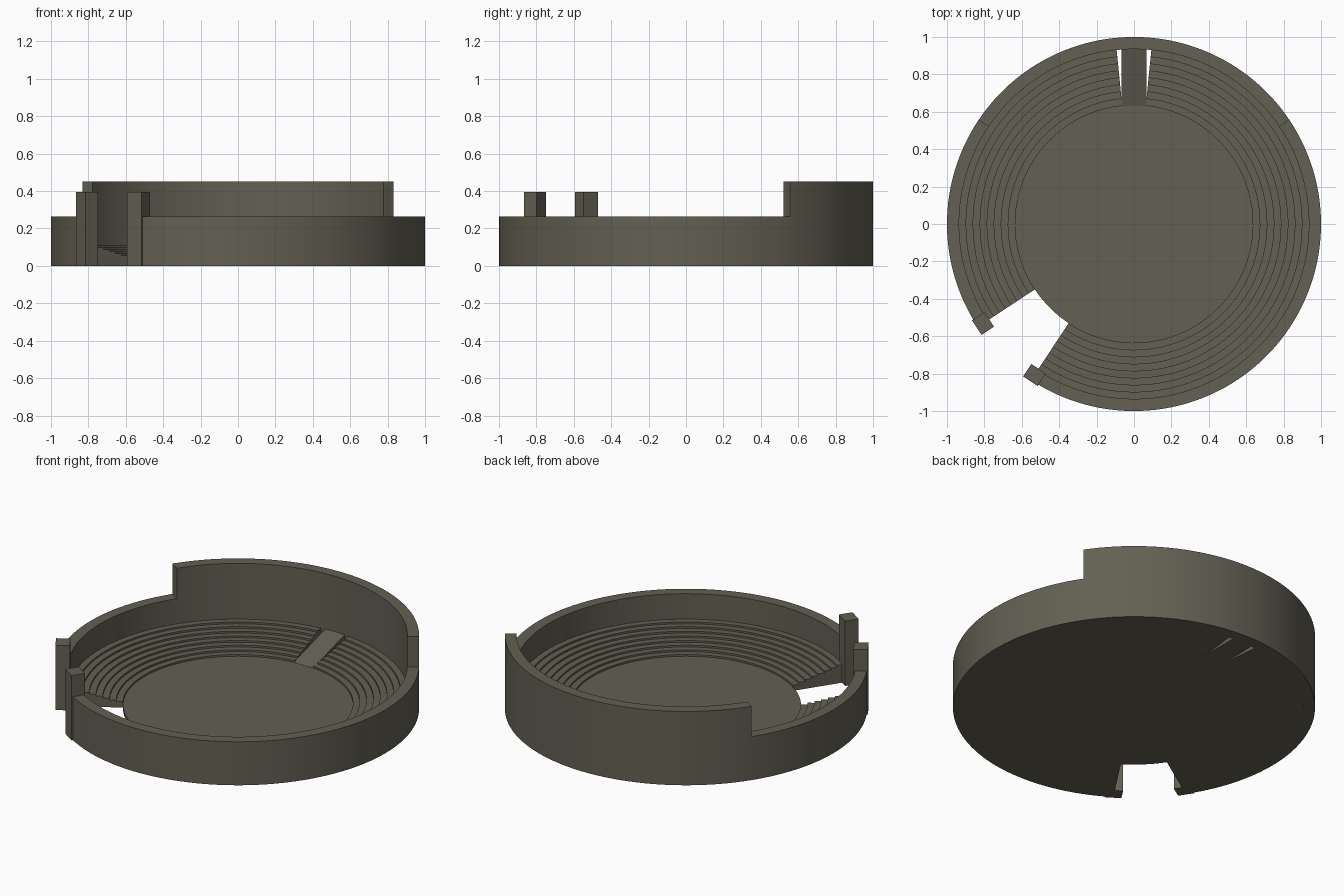
import bpy, bmesh, math
from mathutils import Matrix

if "Cube" in bpy.data.objects:
    bpy.data.objects.remove(bpy.data.objects["Cube"])

stone = bpy.data.materials.new("olive_grey_stone")
stone.diffuse_color = (0.125, 0.116, 0.085, 1)
stone.use_nodes = True
stone.node_tree.nodes["Principled BSDF"].inputs["Base Color"].default_value = stone.diffuse_color

FLOOR_R, FLOOR_Z = 0.635, 0.024
WALL_IN, WALL_OUT = 0.935, 1.0
STEPS, RISE = 8, 0.0108
GATE_A, GATE_B = 213.4, 236.6        # entrance gap, degrees
SLOT_A, SLOT_B = 84.3, 95.7          # gap around the ramp
HIGH_A, HIGH_B = 33.8, 146.2         # tall back wall


def finish(name, bm):
    bmesh.ops.recalc_face_normals(bm, faces=bm.faces)
    me = bpy.data.meshes.new(name)
    bm.to_mesh(me)
    bm.free()
    me.materials.append(stone)
    ob = bpy.data.objects.new(name, me)
    bpy.context.collection.objects.link(ob)
    bpy.ops.object.select_all(action='DESELECT')
    ob.select_set(True)
    bpy.context.view_layer.objects.active = ob
    bpy.ops.object.shade_smooth_by_angle(angle=math.radians(25))
    return ob


def sweep(name, profile, a0, a1):
    """Turn a closed (radius, z) profile about z from a0 to a1 degrees."""
    bm = bmesh.new()
    n = max(2, round((a1 - a0) / 2.5))
    rings = []
    for i in range(n + 1):
        a = math.radians(a0 + (a1 - a0) * i / n)
        rings.append([bm.verts.new((r * math.cos(a), r * math.sin(a), z)) for r, z in profile])
    k = len(profile)
    for p, q in zip(rings, rings[1:]):
        for j in range(k):
            bm.faces.new((p[j], q[j], q[(j + 1) % k], p[(j + 1) % k]))
    bm.faces.new(rings[0])
    bm.faces.new(rings[-1])
    return finish(name, bm)


def wall(name, top, a0, a1):
    sweep(name, [(WALL_IN, 0), (WALL_OUT, 0), (WALL_OUT, top), (WALL_IN, top)], a0, a1)


# arena floor disc
bm = bmesh.new()
bmesh.ops.create_cone(bm, cap_ends=True, segments=144, radius1=FLOOR_R, radius2=FLOOR_R,
                      depth=FLOOR_Z, matrix=Matrix.Translation((0, 0, FLOOR_Z / 2)))
finish("arena_floor", bm)

# stepped seating on both sides of the ramp
tread = (WALL_IN - FLOOR_R) / STEPS
seats = [(WALL_IN, 0), (FLOOR_R, 0)]
for i in range(STEPS):
    z = FLOOR_Z + RISE * (i + 1)
    seats += [(FLOOR_R + tread * i, z), (FLOOR_R + tread * (i + 1), z)]
sweep("seating_right", seats, GATE_B - 360, SLOT_A)
sweep("seating_left", seats, SLOT_B, GATE_A)

# surrounding wall: low sides and tall back
wall("low_wall_right", 0.265, GATE_B - 360, HIGH_A)
wall("tall_back_wall", 0.45, HIGH_A, HIGH_B)
wall("low_wall_left", 0.265, HIGH_B, GATE_A)

# ramp: wedge rising from the floor to the top row
bm = bmesh.new()
side = [(0.63, 0), (0.94, 0), (0.94, 0.114), (0.63, FLOOR_Z + 0.001)]
face = bm.faces.new([bm.verts.new((-0.066, y, z)) for y, z in side])
ext = bmesh.ops.extrude_face_region(bm, geom=[face])
bmesh.ops.translate(bm, vec=(0.132, 0, 0),
                    verts=[v for v in ext["geom"] if isinstance(v, bmesh.types.BMVert)])
finish("ramp", bm)

# gate posts at each end of the wall
for name, a in (("gate_post_left", GATE_A), ("gate_post_right", GATE_B)):
    bm = bmesh.new()
    m = (Matrix.Rotation(math.radians(a), 4, 'Z') @ Matrix.Translation((0.967, 0, 0.1975))
         @ Matrix.Diagonal((0.08, 0.093, 0.395, 1)))
    bmesh.ops.create_cube(bm, size=1, matrix=m)
    finish(name, bm)
